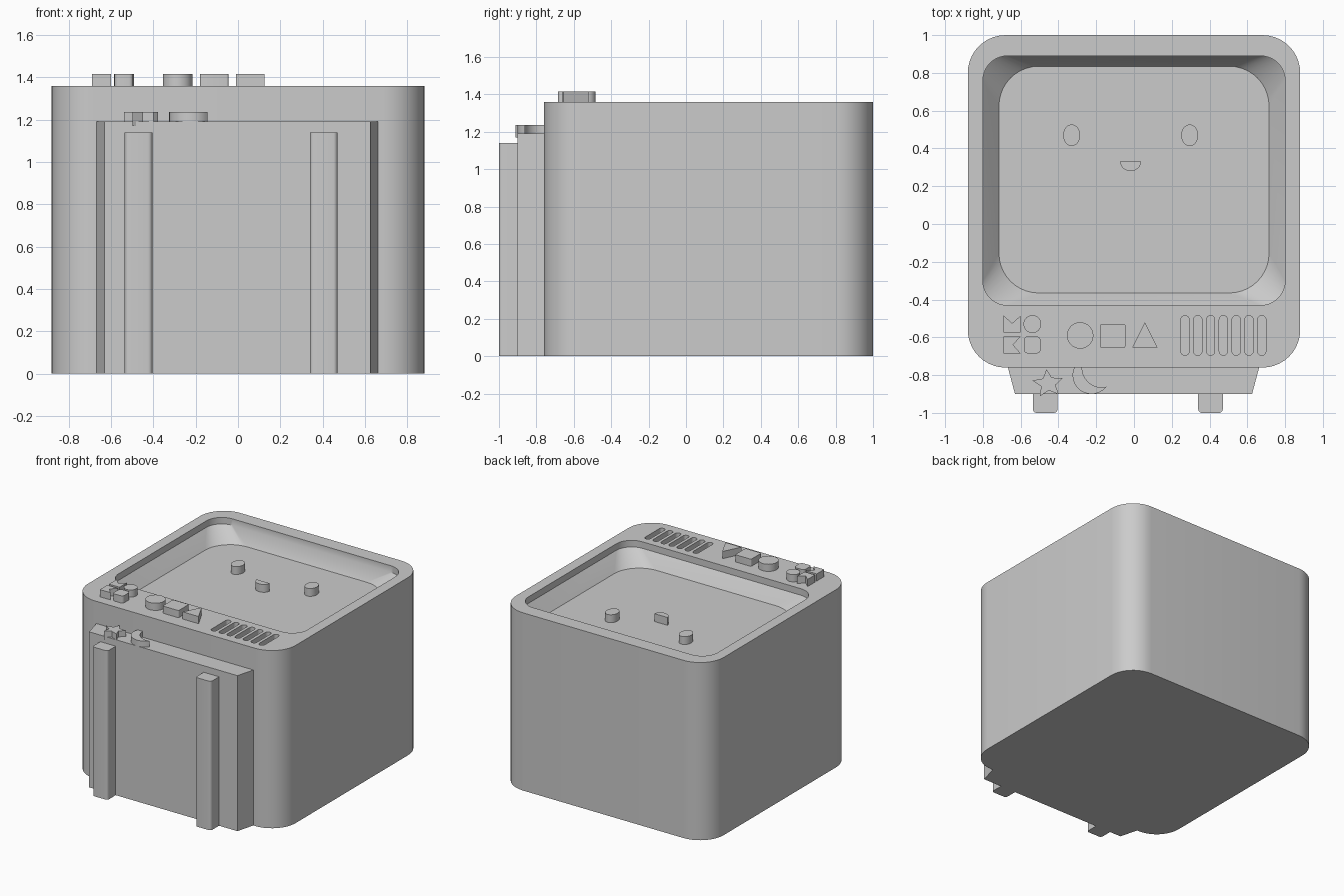
import bpy, bmesh
from math import sin, cos, pi, radians

old = bpy.data.objects.get("Cube")
if old:
    bpy.data.objects.remove(old, do_unlink=True)

grey = bpy.data.materials.new("plain grey")
grey.use_nodes = True
GREY = (0.6, 0.6, 0.6, 1)
grey.diffuse_color = GREY
grey.node_tree.nodes["Principled BSDF"].inputs["Base Color"].default_value = GREY


def arc(cx, cy, rx, ry, start, end, steps):
    """Points along an elliptical arc, angles in degrees."""
    return [(cx + rx * cos(a), cy + ry * sin(a))
            for a in (radians(start + (end - start) * i / steps) for i in range(steps + 1))]


def ellipse(cx, cy, rx, ry, n=32):
    return arc(cx, cy, rx, ry, 0, 360, n)[:-1]


def rounded(x0, x1, y0, y1, r, steps=10):
    """Rounded rectangle, counter-clockwise."""
    pts = []
    for cx, cy, a in ((x1 - r, y1 - r, 0), (x0 + r, y1 - r, 90),
                      (x0 + r, y0 + r, 180), (x1 - r, y0 + r, 270)):
        pts += arc(cx, cy, r, r, a, a + 90, steps)
    return pts


def loft(name, sections):
    """Skin a closed solid through (outline, z) sections."""
    bm = bmesh.new()
    rings = [[bm.verts.new((x, y, z)) for x, y in pts] for pts, z in sections]
    for a, b in zip(rings, rings[1:]):
        for i in range(len(a)):
            j = (i + 1) % len(a)
            bm.faces.new((a[i], a[j], b[j], b[i]))
    bm.faces.new(rings[0][::-1])
    bm.faces.new(rings[-1])
    bmesh.ops.recalc_face_normals(bm, faces=bm.faces)
    mesh = bpy.data.meshes.new(name)
    bm.to_mesh(mesh)
    bm.free()
    mesh.materials.append(grey)
    ob = bpy.data.objects.new(name, mesh)
    bpy.context.collection.objects.link(ob)
    return ob


def prism(name, pts, z0, z1):
    return loft(name, [(pts, z0), (pts, z1)])


TOP = 1.36
FLOOR = 1.21
parts = []

# Body: rounded box with a stepped, sloping recess for the screen
outer = rounded(-0.88, 0.88, -0.76, 1.0, 0.2)
opening = rounded(-0.8, 0.8, -0.43, 0.89, 0.13)
screen = rounded(-0.715, 0.715, -0.365, 0.835, 0.21)
body = loft("body", [(outer, 0), (outer, TOP), (opening, TOP),
                     (opening, TOP - 0.05), (screen, FLOOR)])
parts.append(body)

# Speaker slots cut into the rim
for i in range(7):
    x = 0.27 + i * 0.0677
    cutter = prism("slot_cutter", rounded(x - 0.022, x + 0.022, -0.695, -0.485, 0.0215, 6),
                   TOP - 0.04, TOP + 0.05)
    cutter.hide_render = True
    mod = body.modifiers.new("slot", 'BOOLEAN')
    mod.object = cutter
    mod.operation = 'DIFFERENCE'
    mod.solver = 'EXACT'
    bpy.context.view_layer.objects.active = body
    bpy.ops.object.modifier_apply(modifier=mod.name)
    bpy.data.objects.remove(cutter, do_unlink=True)

# Face on the screen
for side, x in (("right", -0.33), ("left", 0.295)):
    parts.append(prism(side + "_eye", ellipse(x, 0.47, 0.045, 0.057), FLOOR - 0.02, FLOOR + 0.06))
parts.append(prism("mouth", arc(-0.018, 0.33, 0.055, 0.05, 180, 360, 16), FLOOR - 0.02, FLOOR + 0.06))

# Raised buttons on the rim
buttons = {
    "top_notched_key": [(-0.69, -0.575), (-0.6, -0.575), (-0.6, -0.485),
                        (-0.645, -0.525), (-0.69, -0.485)],
    "side_notched_key": [(-0.69, -0.685), (-0.6, -0.685), (-0.64, -0.64),
                         (-0.6, -0.595), (-0.69, -0.595)],
    "round_key": ellipse(-0.538, -0.53, 0.047, 0.047),
    "soft_square_key": rounded(-0.583, -0.495, -0.685, -0.595, 0.02, 5),
    "round_button": ellipse(-0.285, -0.59, 0.07, 0.07),
    "square_button": rounded(-0.18, -0.045, -0.655, -0.53, 0.01, 4),
    "triangle_button": [(-0.01, -0.655), (0.125, -0.655), (0.057, -0.52)],
}
for name, pts in buttons.items():
    parts.append(prism(name, pts, TOP - 0.02, TOP + 0.055))

# Front panel with slanted ends
parts.append(prism("front_panel", [(-0.67, -0.75), (-0.63, -0.9), (0.625, -0.9), (0.665, -0.75)], 0, 1.19))

# Two upright rails, rounded at the front
for side, x in (("right", -0.47), ("left", 0.405)):
    rail = [(x + 0.065, -0.89), (x - 0.065, -0.89)]
    rail += arc(x - 0.045, -0.98, 0.02, 0.02, 180, 270, 5)
    rail += arc(x + 0.045, -0.98, 0.02, 0.02, 270, 360, 5)
    parts.append(prism(side + "_rail", rail, 0, 1.14))

# Star and crescent standing on the panel
star = []
for i in range(10):
    r = 0.085 if i % 2 == 0 else 0.04
    a = pi / 2 + 0.1 + i * pi / 5
    star.append((-0.455 + r * cos(a), -0.845 + r * sin(a) * 0.9))
parts.append(prism("star_button", star, 1.17, 1.235))
moon = arc(-0.225, -0.8, 0.1, 0.1, 125, 323, 24) + arc(-0.17, -0.76, 0.105, 0.105, 280, 162, 16)
parts.append(prism("crescent_button", moon, 1.17, 1.235))

# Smooth the rounded corners, keep the edges crisp
bpy.ops.object.select_all(action='DESELECT')
for ob in parts:
    ob.select_set(True)
bpy.context.view_layer.objects.active = body
bpy.ops.object.shade_smooth_by_angle(angle=radians(30))
